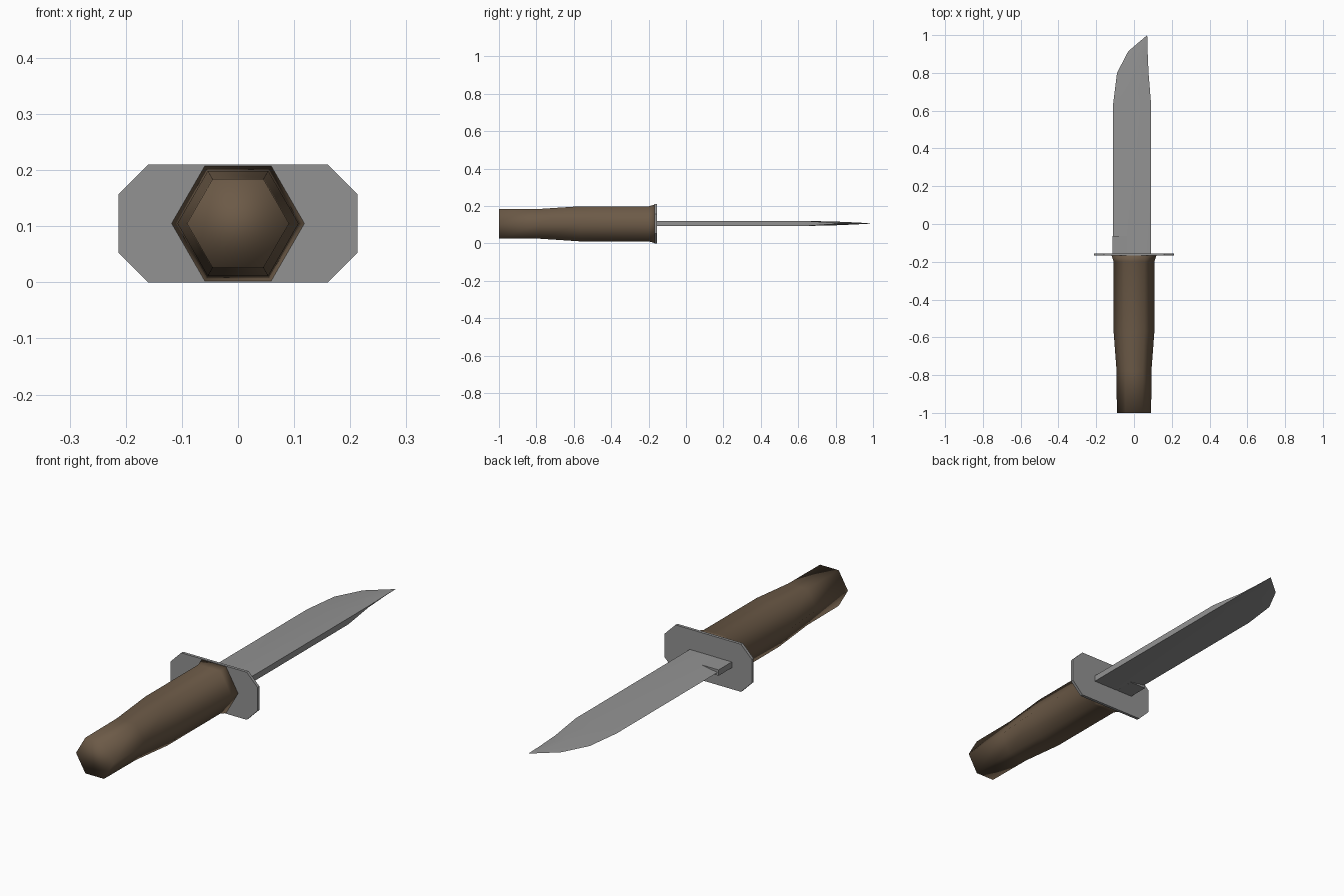
import bpy, bmesh, math

if "Cube" in bpy.data.objects:
    bpy.data.objects.remove(bpy.data.objects["Cube"])

ZC = 0.105  # centre height of the knife


def material(name, rgb):
    mat = bpy.data.materials.new(name)
    mat.diffuse_color = (*rgb, 1)
    mat.use_nodes = True
    mat.node_tree.nodes["Principled BSDF"].inputs["Base Color"].default_value = mat.diffuse_color
    return mat


brown = material("brown_grip", (0.15, 0.102, 0.063))
steel = material("dark_steel", (0.29, 0.29, 0.29))


def loft(name, rings, mat, cap_end=True):
    """Join equal-sized rings of points into a skin, with end caps."""
    bm = bmesh.new()
    loops = [[bm.verts.new(p) for p in ring] for ring in rings]
    n = len(loops[0])
    for a, b in zip(loops, loops[1:]):
        for i in range(n):
            j = (i + 1) % n
            bm.faces.new((a[i], a[j], b[j], b[i]))
    bm.faces.new(loops[0][::-1])
    if cap_end:
        bm.faces.new(loops[-1])
    bmesh.ops.remove_doubles(bm, verts=bm.verts, dist=1e-5)
    bmesh.ops.recalc_face_normals(bm, faces=bm.faces)
    mesh = bpy.data.meshes.new(name)
    bm.to_mesh(mesh)
    bm.free()
    mesh.materials.append(mat)
    obj = bpy.data.objects.new(name, mesh)
    bpy.context.collection.objects.link(obj)
    return obj


def extrude_y(name, outline, y0, y1, mat):
    return loft(name, [[(x, y, z) for x, z in outline] for y in (y0, y1)], mat)


# Handle: six-sided, flared at the guard, slimmer toward the butt
profile = [(-1.0, 0.091), (-0.78, 0.092), (-0.57, 0.108), (-0.20, 0.108), (-0.166, 0.119)]
handle = loft("handle", [
    [(r * math.cos(k * math.pi / 3), y, ZC + r * math.sin(k * math.pi / 3)) for k in range(6)]
    for y, r in profile], brown)
handle.data.shade_smooth()

# Guard: thin plate with clipped corners
quarter = [(0.213, 0.052), (0.16, 0.105)]
outline = quarter + [(-x, z) for x, z in quarter[::-1]]
outline += [(-x, -z) for x, z in outline]
extrude_y("guard", [(x, ZC + z) for x, z in outline], -0.168, -0.155, steel)

# Blade stations: y, edge x, bevel x, spine x, bevel half-thickness, spine half-thickness
stations = [
    (-0.16, -0.11, -0.03, 0.09, 0.0135, 0.0135),
    (0.64, -0.11, -0.02, 0.09, 0.0135, 0.0135),
    (0.80, -0.09, 0.01, 0.077, 0.010, 0.003),
    (0.915, -0.03, 0.035, 0.072, 0.005, 0.001),
    (1.0, 0.07, 0.07, 0.07, 0.0, 0.0),
]
ZB = 0.107
blade = loft("blade", [
    [(e, y, ZB), (m, y, ZB + hm), (s, y, ZB + hs), (s, y, ZB - hs), (m, y, ZB - hm)]
    for y, e, m, s, hm, hs in stations], steel, cap_end=False)
bpy.context.view_layer.objects.active = blade
blade.select_set(True)
bpy.ops.object.shade_smooth_by_angle(angle=math.radians(25))

# Unsharpened block at the base of the cutting edge
extrude_y("blade_base_block", [(x, ZB + s * 0.0130) for x, s in
          ((-0.115, -1), (-0.035, -1), (-0.035, 1), (-0.115, 1))], -0.16, -0.063, steel)
